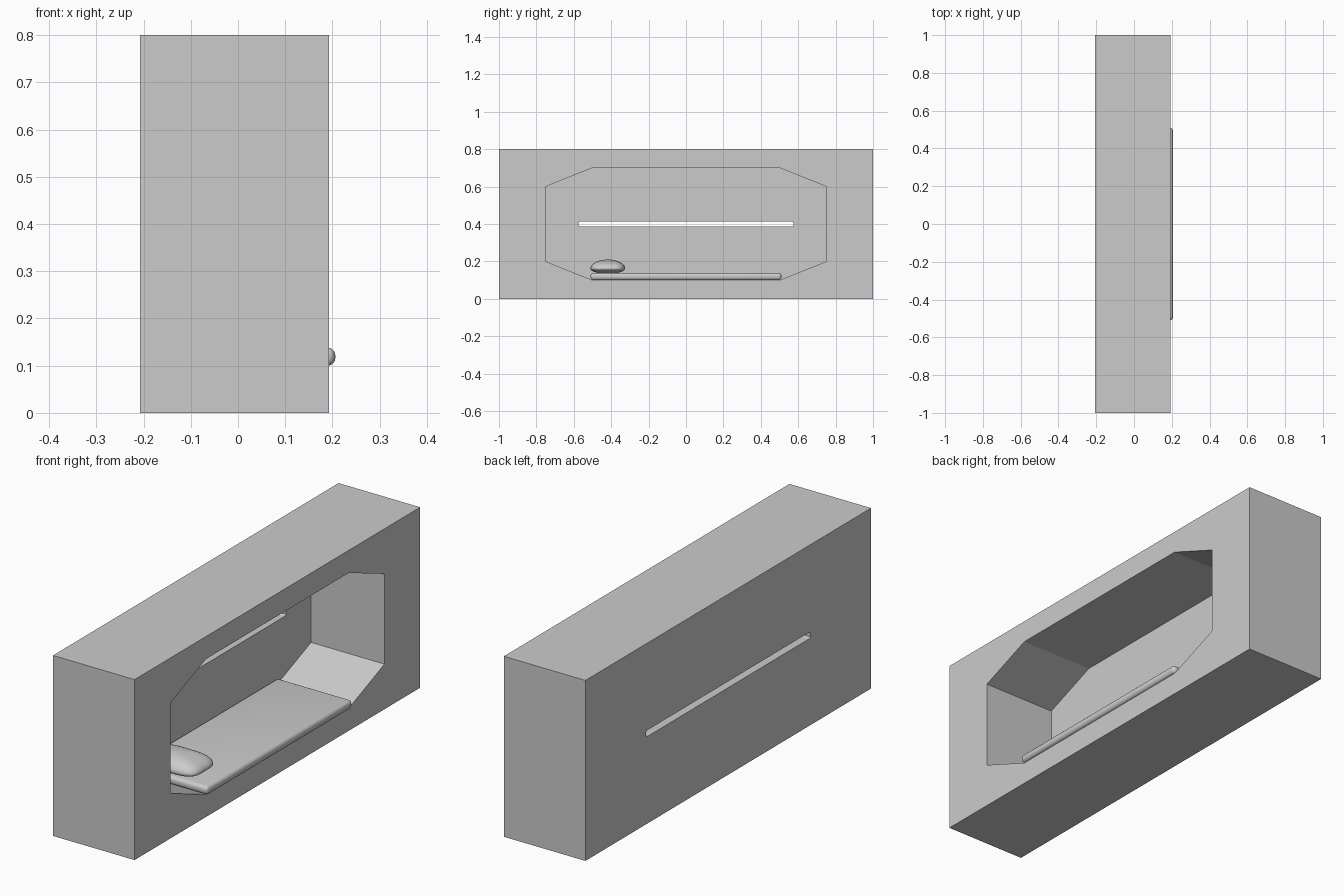
import bpy, bmesh, math

if "Cube" in bpy.data.objects:
    bpy.data.objects.remove(bpy.data.objects["Cube"])

FRONT, BACK, WALL = 0.193, -0.207, -0.167


def make_object(name, bm):
    bmesh.ops.recalc_face_normals(bm, faces=bm.faces)
    mesh = bpy.data.meshes.new(name)
    bm.to_mesh(mesh)
    bm.free()
    obj = bpy.data.objects.new(name, mesh)
    bpy.context.collection.objects.link(obj)
    return obj


def box(name, x0, x1, y, z0, z1):
    bm = bmesh.new()
    bmesh.ops.create_cube(bm, size=1)
    for v in bm.verts:
        v.co = (x0 if v.co.x < 0 else x1, math.copysign(y, v.co.y), z0 if v.co.z < 0 else z1)
    return make_object(name, bm)


def octagon_prism(name, x0, x1, half_y, half_z, cut_y, cut_z, mid_z=0.4):
    """Chamfered rectangle in the YZ plane, extruded along x."""
    y, z, a, b = half_y, half_z, half_y - cut_y, half_z - cut_z
    pts = [(-a, -z), (a, -z), (y, -b), (y, b), (a, z), (-a, z), (-y, b), (-y, -b)]
    bm = bmesh.new()
    face = bm.faces.new([bm.verts.new((x0, p, mid_z + q)) for p, q in pts])
    ext = bmesh.ops.extrude_face_region(bm, geom=[face], use_keep_orig=True)
    for v in ext["geom"]:
        if isinstance(v, bmesh.types.BMVert):
            v.co.x = x1
    return make_object(name, bm)


def activate(obj):
    bpy.ops.object.select_all(action='DESELECT')
    obj.select_set(True)
    bpy.context.view_layer.objects.active = obj


def carve(target, cutter):
    cutter.hide_render = True
    mod = target.modifiers.new("carve", 'BOOLEAN')
    mod.operation, mod.solver, mod.object = 'DIFFERENCE', 'EXACT', cutter
    activate(target)
    bpy.ops.object.modifier_apply(modifier=mod.name)
    bpy.data.objects.remove(cutter)


# Wall block with sleeping niche and a narrow window slot through its back
shell = box("pod_shell", BACK, FRONT, 1.0, 0.0, 0.8)
carve(shell, octagon_prism("niche_cutter", WALL, FRONT + 0.1, 0.75, 0.3, 0.25, 0.1))
carve(shell, octagon_prism("slot_cutter", BACK - 0.1, WALL + 0.1, 0.575, 0.014, 0.008, 0.005))

# Mattress with rounded edges, just proud of the opening
mattress = box("mattress", WALL + 0.003, 0.206, 0.51, 0.1, 0.138)
bevel = mattress.modifiers.new("round", 'BEVEL')
bevel.width, bevel.segments = 0.016, 5
activate(mattress)
bpy.ops.object.modifier_apply(modifier=bevel.name)
bpy.ops.object.shade_smooth_by_angle(angle=math.radians(40))

# Pillow: sphere squared off in plan, flatter underneath
bm = bmesh.new()
bmesh.ops.create_uvsphere(bm, u_segments=40, v_segments=20, radius=1)
for v in bm.verts:
    x, y, z = v.co
    r = math.hypot(x, y)
    k = r / max((x ** 4 + y ** 4) ** 0.25, 1e-6) if r > 1e-5 else 1
    height = 0.048 * z if z > 0 else 0.028 * z
    v.co = (0.135 * x * k, -0.418 + 0.093 * y * k, 0.162 + height)
pillow = make_object("pillow", bm)
activate(pillow)
bpy.ops.object.shade_smooth()
